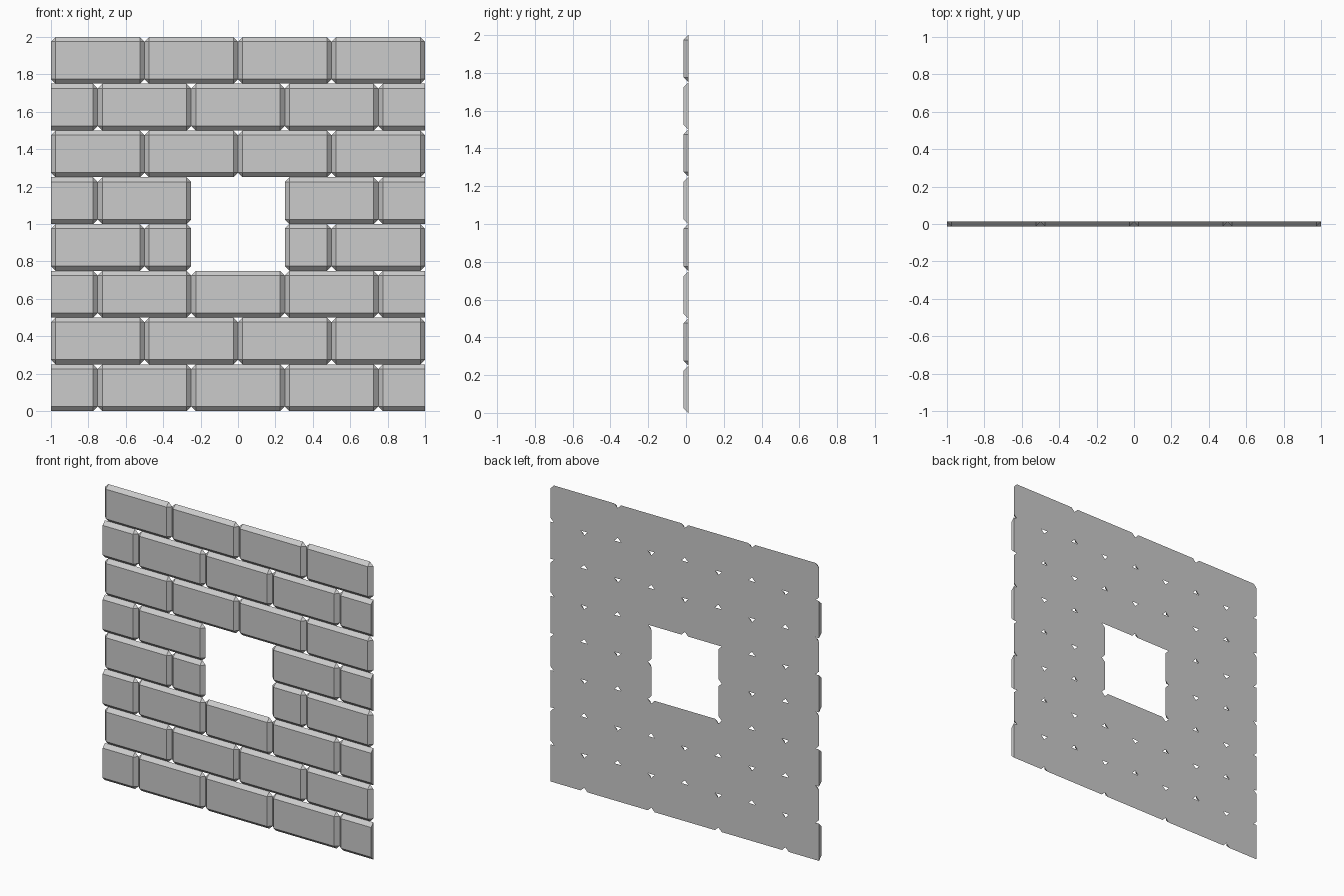
import bpy, bmesh

if "Cube" in bpy.data.objects:
    bpy.data.objects.remove(bpy.data.objects["Cube"])

W, H = 0.5, 0.25      # brick length and course height
B = 0.025             # bevel width, also wall thickness
FRONT, BACK = -B / 2, B / 2


def brick(name, x0, x1, z0, z1):
    """Bevelled brick; ends on the cut wall edge (half bricks) stay flat."""
    half_course = round(z0 / H) % 2 == 0
    bl = 0 if half_course and x0 <= -1 else B
    br = 0 if half_course and x1 >= 1 else B
    bm = bmesh.new()
    pts = set()
    for x, s, b in ((x0, 1, bl), (x1, -1, br)):
        for z, t in ((z0, 1), (z1, -1)):
            pts.add((x + s * b, FRONT, z + t * B))      # front face corner
            pts.add((x + s * b, BACK, z))               # clipped back corner
            if b:
                pts.add((x, BACK, z + t * B))
    for p in sorted(pts):
        bm.verts.new(p)
    bmesh.ops.convex_hull(bm, input=bm.verts[:])
    bmesh.ops.dissolve_limit(bm, angle_limit=0.01, verts=bm.verts[:], edges=bm.edges[:])
    bmesh.ops.recalc_face_normals(bm, faces=bm.faces[:])
    me = bpy.data.meshes.new(name)
    bm.to_mesh(me)
    bm.free()
    bpy.context.collection.objects.link(bpy.data.objects.new(name, me))


# Eight courses in running bond, with a square window in the middle
for row in range(8):
    z = row * H
    joints = [-1, -0.75, -0.25, 0.25, 0.75, 1] if row % 2 == 0 else [-1, -0.5, 0, 0.5, 1]
    for i, (a, b) in enumerate(zip(joints, joints[1:])):
        spans = [(a, b)]
        if row in (3, 4):
            spans = [(a, min(b, -W / 2)), (max(a, W / 2), b)]
        for s, e in spans:
            if e - s > 0.01:
                brick(f"brick_row{row}_{i}", s, e, z, z + H)
